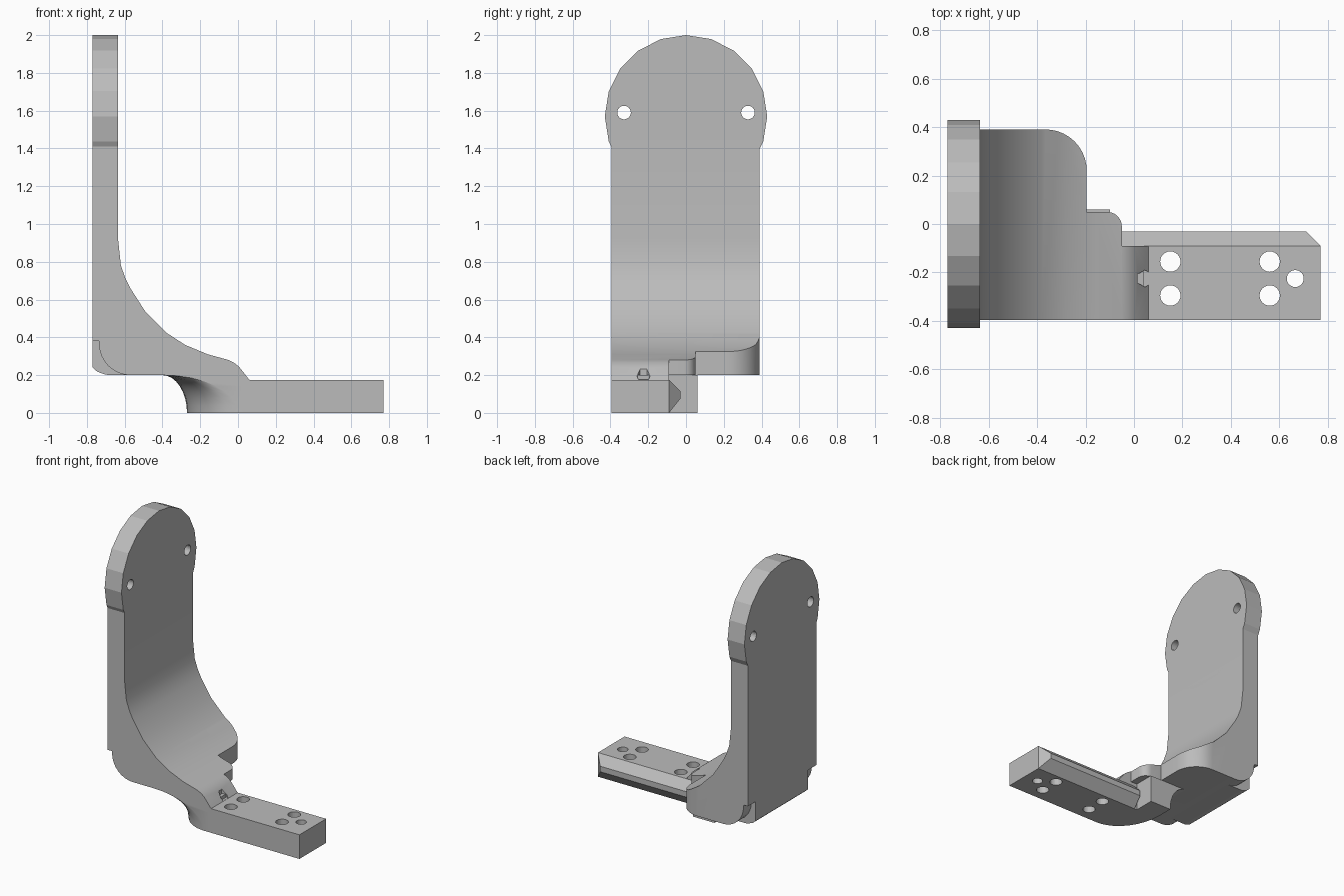
import bpy, bmesh, math
from mathutils import Vector

if "Cube" in bpy.data.objects:
    bpy.data.objects.remove(bpy.data.objects["Cube"], do_unlink=True)

GREY = (0.5, 0.5, 0.5, 1)
grey = bpy.data.materials.new("plain grey")
grey.use_nodes = True
grey.diffuse_color = GREY
grey.node_tree.nodes["Principled BSDF"].inputs["Base Color"].default_value = GREY

FRONT, BACK = -0.395, 0.39


def finish(name, bm):
    bmesh.ops.recalc_face_normals(bm, faces=bm.faces)
    mesh = bpy.data.meshes.new(name)
    bm.to_mesh(mesh)
    bm.free()
    mesh.materials.append(grey)
    ob = bpy.data.objects.new(name, mesh)
    bpy.context.collection.objects.link(ob)
    return ob


def loft(name, rings):
    """Solid through a stack of rings with equal point counts."""
    bm = bmesh.new()
    rows = [[bm.verts.new(p) for p in ring] for ring in rings]
    n = len(rows[0])
    for a, b in zip(rows, rows[1:]):
        for i in range(n):
            j = (i + 1) % n
            bm.faces.new((a[i], a[j], b[j], b[i]))
    bm.faces.new(rows[0])
    bm.faces.new(rows[-1])
    return finish(name, bm)


def prism(name, outline, axis, lo, hi):
    def place(p, t):
        p = list(p)
        p.insert("xyz".index(axis), t)
        return p
    return loft(name, [[place(p, t) for p in outline] for t in (lo, hi)])


def circle(cx, cy, r, n=24):
    return [(cx + r * math.sin(2 * math.pi * i / n),
             cy + r * math.cos(2 * math.pi * i / n)) for i in range(n)]


def arc(cx, cy, r, a0, a1, n=10):
    steps = [math.radians(a0 + (a1 - a0) * i / n) for i in range(n + 1)]
    return [(cx + r * math.cos(a), cy + r * math.sin(a)) for a in steps]


def boolean(ob, cutter, operation):
    mod = ob.modifiers.new(operation.lower(), "BOOLEAN")
    mod.object, mod.operation, mod.solver = cutter, operation, "EXACT"
    bpy.context.view_layer.objects.active = ob
    bpy.ops.object.modifier_apply(modifier=mod.name)
    bpy.data.objects.remove(cutter, do_unlink=True)


def smooth(ob):
    bpy.ops.object.select_all(action="DESELECT")
    ob.select_set(True)
    bpy.context.view_layer.objects.active = ob
    bpy.ops.object.shade_smooth_by_angle(angle=math.radians(25))


# Curved bracket: side profile trimmed to the stepped plan outline
inner = [(-0.635, 1.45), (-0.635, 0.92), (-0.62, 0.78), (-0.595, 0.71), (-0.57, 0.66),
         (-0.49, 0.535), (-0.38, 0.425), (-0.28, 0.36), (-0.16, 0.31), (-0.05, 0.28),
         (-0.02, 0.265), (0.005, 0.245), (0.06, 0.175)]
under = [(0.06, 0.16), (-0.05, 0.16), (-0.05, 0.2)]
heel = arc(-0.57, 0.365, 0.165, 270, 180, 8)
bracket = prism("curved_bracket", inner + under + heel + [(-0.737, 0.38), (-0.77, 0.38),
                (-0.77, 1.45)], "y", FRONT, BACK)
plan = ([(-0.9, FRONT), (0.1, FRONT), (0.1, -0.09), (-0.05, -0.09)]
        + arc(-0.11, -0.01, 0.06, 0, 90, 6) + [(-0.195, 0.05)]
        + arc(-0.365, 0.22, 0.17, 0, 90) + [(-0.9, BACK)])
boolean(bracket, prism("plan_trim", plan, "z", -0.2, 2.2), "INTERSECT")
boolean(bracket, prism("pocket_cutter", circle(0.045, -0.225, 0.035, 6), "z", 0.176, 0.5),
        "DIFFERENCE")
smooth(bracket)

# Lower lip behind the heel
prism("heel_lip", [(-0.77, 0.4), (-0.77, 0.24), (-0.745, 0.218), (-0.7, 0.202),
                   (-0.55, 0.2), (-0.6, 0.4)], "y", -0.3, 0.3)

# Rounded top plate with two screw holes
plate = prism("round_plate", circle(0, 1.57, 0.43, 20), "x", -0.77, -0.635)
for side in (-1, 1):
    boolean(plate, prism("hole_cutter", circle(side * 0.328, 1.59, 0.036), "x", -1, 0),
            "DIFFERENCE")

# Arm with a chamfered ridge along its back
bm = bmesh.new()
points = [(x, FRONT, z) for x in (0.04, 0.77) for z in (0, 0.175)]
points += [(x, -0.09, z) for x in (-0.08, 0.77) for z in (0, 0.175)]
points += [(x, -0.03, z) for x in (-0.08, 0.71) for z in (0.075, 0.115)]
for p in points:
    bm.verts.new(Vector(p))
bmesh.ops.convex_hull(bm, input=bm.verts[:])
bmesh.ops.dissolve_limit(bm, angle_limit=0.01, verts=bm.verts[:], edges=bm.edges[:])
arm = finish("arm", bm)
holes = [(x, y, 0.042) for x in (0.15, 0.56) for y in (-0.155, -0.295)]
for x, y, r in holes + [(0.665, -0.225, 0.035)]:
    boolean(arm, prism("hole_cutter", circle(x, y, r), "z", -0.5, 0.5), "DIFFERENCE")

# Flared foot sweeping from the arm underside up into the bracket
rings = []
for k in range(9):
    a = math.pi / 2 * k / 8
    flare = 1 - math.cos(a)
    z = 0.2 * math.sin(a)
    x0, x1 = 0.0 - 0.4 * flare, -0.27 - 0.13 * flare
    ring = []
    for i in range(9):
        t = math.pi / 2 * i / 8
        ring.append((x0 + (x1 - x0) * math.sin(t), -0.05 - 0.345 * math.cos(t), z))
    ring += [(x1, 0.06, z), (-0.1, 0.06, z), (-0.1, -0.09, z), (0.04, -0.09, z),
             (0.04, FRONT, z)]
    rings.append(ring)
smooth(loft("flared_foot", rings))
